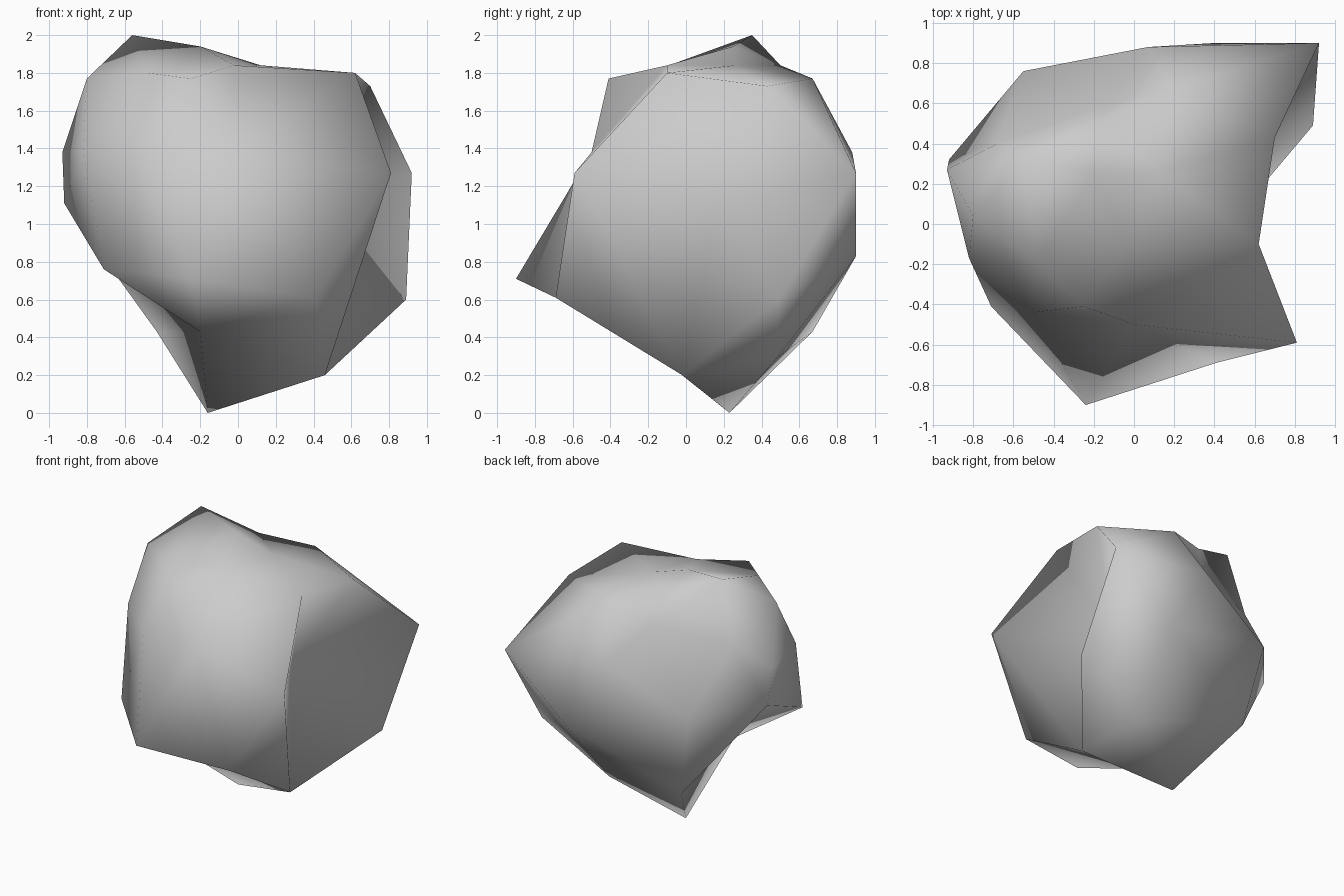
import bpy
import bmesh
from mathutils import Vector

default_cube = bpy.data.objects.get("Cube")
if default_cube:
    bpy.data.objects.remove(default_cube, do_unlink=True)


def make_material(name, colour):
    material = bpy.data.materials.new(name)
    material.diffuse_color = colour
    material.use_nodes = True
    for node in material.node_tree.nodes:
        if node.type == 'BSDF_PRINCIPLED':
            node.inputs["Base Color"].default_value = colour
    return material


# Corner points that ridges and hollows refer to by name
horn, chin, heel = (.81, -.59, 1.27), (.41, -.69, .61), (.46, -.02, .2)
beak, brow, cheek = (-.24, -.9, .71), (0, -.5, 1.38), (-.5, -.44, 1.36)
shoulder, rear_horn, rear_heel = (.62, -.1, 1.8), (.92, .9, 1.27), (.89, .49, .6)
hollow, throat = (.34, .17, 1.1), (-.2, -.31, .43)
flank, back_foot, foot = (-.92, .32, 1.11), (-.43, .67, .43), (-.16, .23, 0)
crown_front, crown_lip = (-.25, -.41, 1.77), (-.02, -.1, 1.84)

# All corners of the boulder, grouped by the side they shape
crown = [(-.56, .35, 2), (-.2, .25, 1.94), (.12, .26, 1.84), crown_lip, crown_front,
         (-.48, -.2, 1.8), shoulder, (.7, .43, 1.73), (.19, .67, 1.77),
         (-.17, .5, 1.84), (-.8, .04, 1.77)]
front_bulge = [brow, cheek, horn, chin, beak]
hollow_side = [hollow, rear_horn, rear_heel]
narrow_side = [(-.71, -.41, .76), (-.82, -.17, 1.38), (-.93, .27, 1.38), flank]
back_bulge = [(.07, .88, 1.38), (.4, .9, .83), (-.55, .76, 1.07), (-.68, .4, 1.54),
              (-.12, .6, 1.62)]
underside = [throat, heel, foot, (.32, .48, .29), back_foot]
corners = crown + front_bulge + hollow_side + narrow_side + back_bulge + underside

# Ridges and valleys that must run straight between two corners
creases = [(horn, chin), (hollow, horn), (hollow, rear_horn), (hollow, chin),
           (hollow, heel), (hollow, rear_heel), (hollow, shoulder), (beak, brow),
           (beak, cheek), (crown_lip, shoulder), (throat, chin), (throat, heel),
           (throat, back_foot), (throat, flank)]


def wrap_skin(points, centre):
    """Join the points into a closed skin: hull them on a sphere, then move them back out."""
    bm = bmesh.new()
    verts = {p: bm.verts.new((Vector(p) - centre).normalized()) for p in points}
    bmesh.ops.convex_hull(bm, input=list(bm.verts))
    bmesh.ops.recalc_face_normals(bm, faces=list(bm.faces))
    for point, vert in verts.items():
        vert.co = point
    return bm, verts


def join_corners(a, b):
    """Turn the edge lying across a and b so that it runs from a to b."""
    if any(edge.other_vert(a) == b for edge in a.link_edges):
        return
    for face in a.link_faces:
        for edge in face.edges:
            if a not in edge.verts and any(b in f.verts for f in edge.link_faces):
                bmesh.utils.edge_rotate(edge)
                return


# Boulder: one smooth shaded low-poly skin
skin, skin_verts = wrap_skin(corners, Vector((0, .1, 1)))
for start, end in creases:
    join_corners(skin_verts[start], skin_verts[end])
for face in skin.faces:
    face.smooth = True
skin.normal_update()
mesh = bpy.data.meshes.new("boulder")
skin.to_mesh(mesh)
skin.free()
mesh.materials.append(make_material("stone grey", (.6, .6, .6, 1)))
boulder = bpy.data.objects.new("boulder", mesh)
bpy.context.collection.objects.link(boulder)
